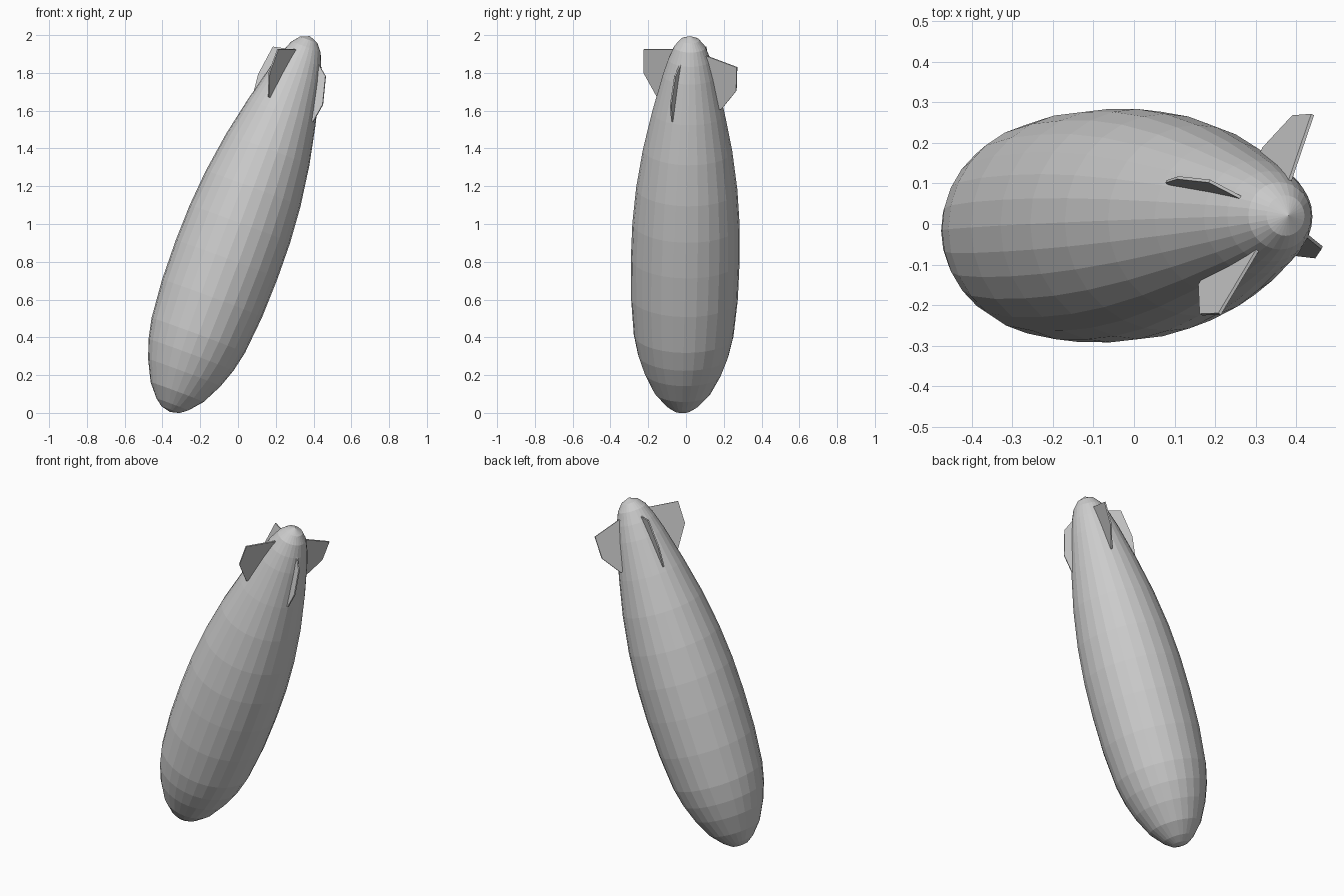
import bpy, bmesh, math
from mathutils import Matrix, Vector

cube = bpy.data.objects.get("Cube")
if cube:
    bpy.data.objects.remove(cube)

# One plain grey for everything
GREY = (0.6, 0.6, 0.6, 1)
grey = bpy.data.materials.new("plain_grey")
grey.use_nodes = True
grey.diffuse_color = GREY
grey.node_tree.nodes["Principled BSDF"].inputs["Base Color"].default_value = GREY

# Leaning frame: local z runs from the nose (low) to the tail (high)
axis = Vector((0.35, 0.02, 0.937)).normalized()
side = Vector((0.937, 0, -0.35)).normalized()
across = axis.cross(side).normalized()
side = across.cross(axis)
frame = Matrix((side, across, axis)).transposed().to_4x4()
frame.translation = (0.01, 0, 1)


def add_object(name, bm):
    bmesh.ops.recalc_face_normals(bm, faces=bm.faces)
    mesh = bpy.data.meshes.new(name)
    bm.to_mesh(mesh)
    bm.free()
    mesh.materials.append(grey)
    obj = bpy.data.objects.new(name, mesh)
    obj.matrix_world = frame
    bpy.context.collection.objects.link(obj)
    return obj


# Hull: (distance along the axis, radius) spun around the axis
profile = [(-1.062, 0), (-1.05, 0.05), (-1.02, 0.09), (-0.95, 0.15), (-0.84, 0.205),
           (-0.74, 0.24), (-0.63, 0.264), (-0.42, 0.283), (-0.2, 0.288), (0, 0.284),
           (0.2, 0.268), (0.42, 0.236), (0.63, 0.192), (0.84, 0.14), (0.93, 0.112),
           (1.0, 0.083), (1.04, 0.05), (1.062, 0)]
bm = bmesh.new()
line = [bm.verts.new((r, 0, s)) for s, r in profile]
edges = [bm.edges.new(pair) for pair in zip(line, line[1:])]
bmesh.ops.spin(bm, geom=line + edges, axis=(0, 0, 1), cent=(0, 0, 0),
               angle=math.tau, steps=28)
bmesh.ops.remove_doubles(bm, verts=bm.verts, dist=0.0005)
add_object("hull", bm)


# Fin: thin plate in the plane of the axis and an outward direction
def add_fin(name, direction, outline, thickness=0.008):
    out = Vector((*direction, 0)).normalized()
    half = out.cross(Vector((0, 0, 1))) * thickness / 2
    bm = bmesh.new()
    loops = [[bm.verts.new(out * r + Vector((0, 0, s)) + half * sign)
              for s, r in outline] for sign in (-1, 1)]
    bm.faces.new(loops[0])
    bm.faces.new(loops[1][::-1])
    n = len(outline)
    for i in range(n):
        j = (i + 1) % n
        bm.faces.new((loops[0][i], loops[0][j], loops[1][j], loops[1][i]))
    add_object(name, bm)


# Outlines start and end inside the hull
large = [(0.68, 0.12), (0.68, 0.19), (0.8, 0.275), (0.933, 0.276), (0.967, 0.1), (0.95, 0.05)]
small = [(0.66, 0.12), (0.66, 0.195), (0.78, 0.21), (0.943, 0.185), (0.96, 0.09), (0.94, 0.05)]
low = [(0.64, 0.12), (0.64, 0.195), (0.744, 0.213), (0.89, 0.17), (0.95, 0.09), (0.93, 0.05)]
add_fin("front_fin", (-0.49, -0.87), large)
add_fin("back_fin", (0.41, 0.91), large)
add_fin("right_fin", (-0.883, 0.47), small)
add_fin("left_fin", (0.89, -0.45), low)
